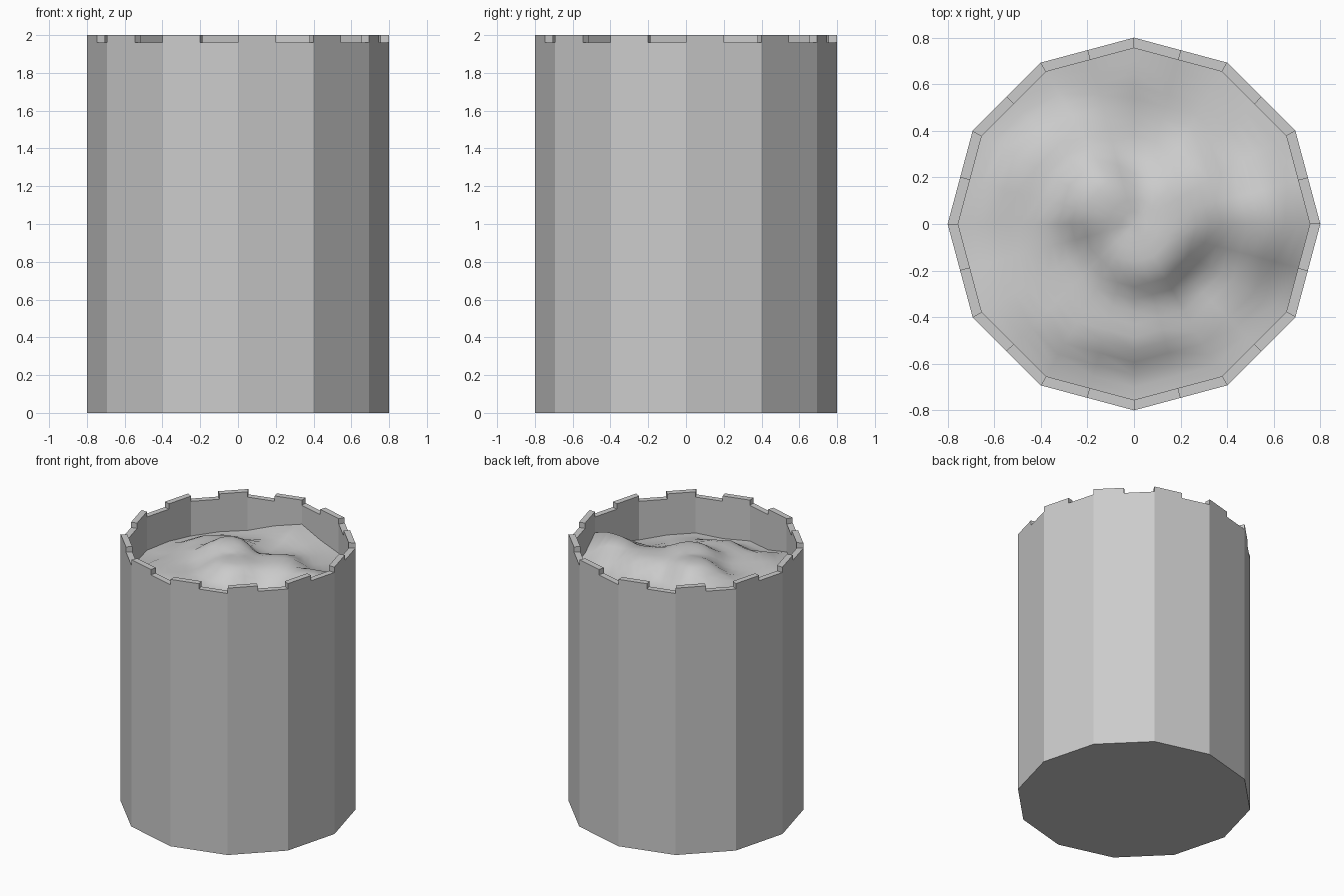
import bpy, bmesh, math

if "Cube" in bpy.data.objects:
    bpy.data.objects.remove(bpy.data.objects["Cube"])

SIDES = 12
R_OUT, R_IN = 0.80, 0.755
TOP, NOTCH, FLOOR = 2.0, 1.96, 1.5


def rim_point(i, r):
    """Point i of 24 on a 12-gon: even = corner, odd = side midpoint."""
    a = math.radians(15 * i)
    k = r if i % 2 == 0 else r * math.cos(math.pi / SIDES)
    return k * math.cos(a), k * math.sin(a)


def make_object(name, bm):
    bmesh.ops.recalc_face_normals(bm, faces=bm.faces)
    me = bpy.data.meshes.new(name)
    bm.to_mesh(me)
    bm.free()
    ob = bpy.data.objects.new(name, me)
    bpy.context.collection.objects.link(ob)
    return ob


# Faceted tub wall with a notch in half of every side
bm = bmesh.new()
N = SIDES * 2


def ring(r, z):
    return [bm.verts.new((*rim_point(i, r), z)) for i in range(N)]


o0, o1, o2 = ring(R_OUT, 0), ring(R_OUT, NOTCH), ring(R_OUT, TOP)
i0, i1, i2 = ring(R_IN, FLOOR), ring(R_IN, NOTCH), ring(R_IN, TOP)
for i in range(N):
    j = (i + 1) % N
    bm.faces.new((o0[i], o0[j], o1[j], o1[i]))
    bm.faces.new((i0[j], i0[i], i1[i], i1[j]))
    if i % 2 == 0:  # raised half
        bm.faces.new((o1[i], o1[j], o2[j], o2[i]))
        bm.faces.new((i1[j], i1[i], i2[i], i2[j]))
        bm.faces.new((o2[i], o2[j], i2[j], i2[i]))
    else:           # notched half
        bm.faces.new((o1[i], o1[j], i1[j], i1[i]))
    bm.faces.new((o1[i], o2[i], i2[i], i1[i]))
bm.faces.new(o0[::-1])
bm.faces.new(i0)
make_object("tub_wall", bm)

# Uneven filling: heights blended from a few control points
HILLS = [
    (0.0, 0.75, 1.82), (0.35, 0.66, 1.74), (0.0, 0.37, 1.76),
    (-0.38, 0.60, 1.71), (-0.65, 0.38, 1.70), (-0.75, -0.05, 1.71),
    (-0.40, 0.25, 1.80), (-0.15, 0.12, 1.91), (0.05, -0.12, 1.89),
    (0.25, 0.12, 1.87), (0.60, 0.05, 1.88), (0.72, 0.22, 1.77),
    (0.45, 0.40, 1.76), (0.65, -0.35, 1.67), (0.35, -0.30, 1.71),
    (0.20, -0.72, 1.68), (0.0, -0.45, 1.79), (-0.35, -0.20, 1.78),
    (-0.30, -0.45, 1.79), (-0.43, -0.62, 1.75), (-0.10, -0.70, 1.69),
]


def height(x, y):
    wsum = zsum = 0.0
    for px, py, pz in HILLS:
        w = 1.0 / ((x - px) ** 2 + (y - py) ** 2 + 0.006) ** 2
        wsum += w
        zsum += w * pz
    return zsum / wsum


bm = bmesh.new()
RINGS = 14
centre = bm.verts.new((0, 0, height(0, 0)))
prev = None
for k in range(1, RINGS + 1):
    cur = []
    for i in range(N):
        x, y = rim_point(i, R_IN * k / RINGS)
        cur.append(bm.verts.new((x, y, height(x, y))))
    for i in range(N):
        j = (i + 1) % N
        if prev is None:
            bm.faces.new((centre, cur[i], cur[j]))
        else:
            bm.faces.new((prev[i], cur[i], cur[j], prev[j]))
    prev = cur
for f in bm.faces:
    f.smooth = True
filling = make_object("filling", bm)
if filling.data.polygons[0].normal.z < 0:
    filling.data.flip_normals()
